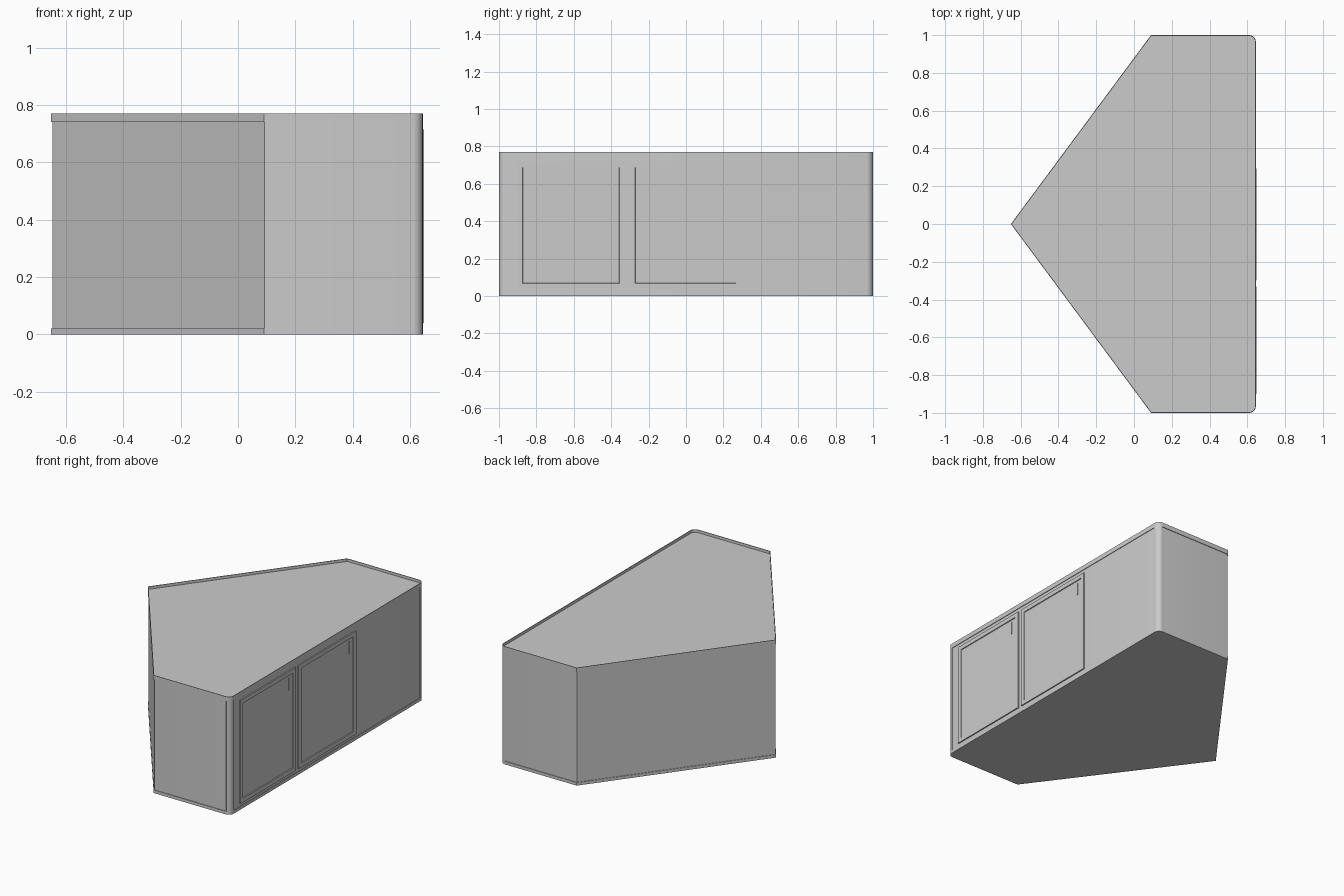
import bpy, bmesh, math

if "Cube" in bpy.data.objects:
    bpy.data.objects.remove(bpy.data.objects["Cube"])

R = 0.035            # rounded front corner radius
FRONT, TIP = 0.645, -0.652


def corner(side, d):
    """Arc of the rounded corner, from the end wall round to the door face."""
    pts = []
    for i in range(6):
        a = math.radians(90 - 18 * i)
        pts.append((FRONT - R + (R - d) * math.cos(a),
                    side * (1 - R + (R - d) * math.sin(a))))
    return pts


def outline(d=0.0):
    """Plan shape of the cabinet, inset by d."""
    return ([(TIP + 1.246 * d, 0), (0.09 + 0.5 * d, 1 - d)] + corner(1, d)
            + corner(-1, d)[::-1] + [(0.09 + 0.5 * d, d - 1)])


def make(name, bm):
    bmesh.ops.recalc_face_normals(bm, faces=bm.faces[:])
    me = bpy.data.meshes.new(name)
    bm.to_mesh(me)
    bm.free()
    ob = bpy.data.objects.new(name, me)
    bpy.context.collection.objects.link(ob)
    return ob


def prism(name, pts, z0, z1):
    bm = bmesh.new()
    f = bm.faces.new([bm.verts.new((x, y, z0)) for x, y in pts])
    ext = bmesh.ops.extrude_face_region(bm, geom=[f])
    bmesh.ops.translate(bm, vec=(0, 0, z1 - z0),
                        verts=[v for v in ext['geom'] if isinstance(v, bmesh.types.BMVert)])
    return make(name, bm)


def ring(name, outer, inner, z0, z1):
    bm = bmesh.new()
    loops = [[bm.verts.new((x, y, z)) for x, y in p]
             for p, z in ((outer, z0), (outer, z1), (inner, z1), (inner, z0))]
    n = len(outer)
    for a in range(4):
        A, B = loops[a], loops[(a + 1) % 4]
        for i in range(n):
            bm.faces.new((A[i], A[(i + 1) % n], B[(i + 1) % n], B[i]))
    return make(name, bm)


def box(x0, x1, y0, y1, z0, z1):
    bm = bmesh.new()
    bmesh.ops.create_cube(bm, size=1)
    for v in bm.verts:
        v.co = (x1 if v.co.x > 0 else x0, y1 if v.co.y > 0 else y0, z1 if v.co.z > 0 else z0)
    return bm


# Cabinet body, base plate and thin raised rim around the worktop
D = 0.004
prism("cabinet_body", outline(D), 0.01, 0.752)
prism("base_plate", outline(), 0, 0.02)
ring("worktop_rim", outline(), outline(D), 0.74, 0.77)

# Rounded corner posts
for side, label in ((1, "back"), (-1, "front")):
    pts = corner(side, 0) + [(FRONT, side * 0.96), (0.615, side * 0.96), (0.615, side)]
    prism(label + "_corner_post", pts, 0.02, 0.74)

# Doors with a recessed panel and a slim pull
for i, (y0, y1) in enumerate(((-0.90, -0.33), (-0.30, 0.295)), 1):
    bm = box(0.636, 0.649, y0, y1, 0.04, 0.715)
    bm.normal_update()
    face = max(bm.faces, key=lambda f: f.normal.x)
    bmesh.ops.inset_region(bm, faces=[face], thickness=0.038)
    bmesh.ops.inset_region(bm, faces=[face], thickness=0.003, depth=-0.005)
    make(f"door_{i}", bm)
    h = y1 - 0.062
    make(f"door_pull_{i}", box(0.64, 0.648, h - 0.006, h, 0.59, 0.67))

# Smooth only the rounded corners
for ob in bpy.context.collection.objects:
    ob.select_set(True)
    bpy.context.view_layer.objects.active = ob
bpy.ops.object.shade_smooth_by_angle(angle=math.radians(30))
